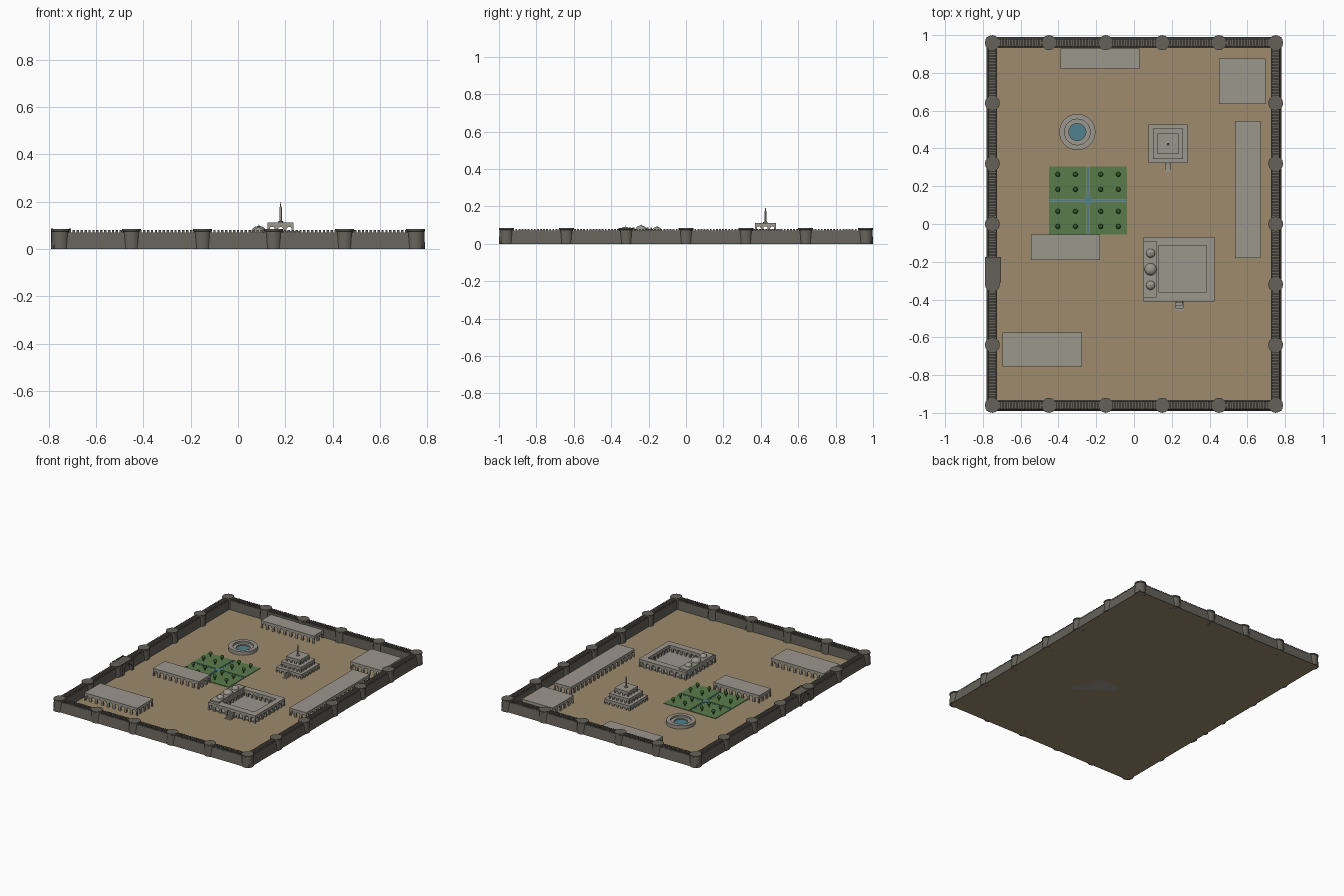
import bpy, bmesh, math
from mathutils import Vector

if "Cube" in bpy.data.objects:
    bpy.data.objects.remove(bpy.data.objects["Cube"])


def material(name, *rgb):
    m = bpy.data.materials.new(name)
    m.diffuse_color = (*rgb, 1)
    m.use_nodes = True
    m.node_tree.nodes["Principled BSDF"].inputs["Base Color"].default_value = m.diffuse_color
    return m


RAMPART = material("dark_stone", 0.13, 0.12, 0.10)
STONE = material("pale_stone", 0.33, 0.31, 0.27)
EARTH = material("earth", 0.34, 0.26, 0.15)
GRASS = material("grass", 0.10, 0.20, 0.07)
LEAF = material("leaf", 0.03, 0.09, 0.02)
BARK = material("bark", 0.15, 0.08, 0.04)
WATER = material("water", 0.08, 0.22, 0.27)


def finish(name, bm, mat, smooth=False):
    bmesh.ops.recalc_face_normals(bm, faces=bm.faces)
    me = bpy.data.meshes.new(name)
    bm.to_mesh(me)
    bm.free()
    me.materials.append(mat)
    ob = bpy.data.objects.new(name, me)
    bpy.context.collection.objects.link(ob)
    if smooth:
        bpy.ops.object.select_all(action='DESELECT')
        ob.select_set(True)
        bpy.context.view_layer.objects.active = ob
        bpy.ops.object.shade_smooth_by_angle(angle=math.radians(40))
    return ob


def add_box(bm, x0, x1, y0, y1, z0, z1):
    vs = bmesh.ops.create_cube(bm, size=1)['verts']
    for v in vs:
        v.co = (x0 + (v.co.x + .5) * (x1 - x0), y0 + (v.co.y + .5) * (y1 - y0),
                z0 + (v.co.z + .5) * (z1 - z0))


def box(name, mat, *dims):
    bm = bmesh.new()
    add_box(bm, *dims)
    return finish(name, bm, mat)


def add_lathe(bm, profile, x, y, sides):
    verts = [bm.verts.new((x + r, y, z)) for r, z in profile]
    edges = [bm.edges.new(p) for p in zip(verts, verts[1:])]
    bmesh.ops.spin(bm, geom=verts + edges, cent=(x, y, 0), axis=(0, 0, 1),
                   angle=math.tau, steps=sides, use_duplicate=False)
    bmesh.ops.remove_doubles(bm, verts=bm.verts, dist=1e-5)


def add_arcade(bm, p, q, z0, z1, pitch=.045, t=.01):
    """Thin wall from p to q, pierced by a row of round arches; thickness goes left."""
    p, q = Vector(p), Vector(q)
    d = q - p
    length = d.length
    d.normalize()
    n = max(1, round(length / pitch))
    step = length / n
    r = step * .32
    spring = max(z0 + .004, z1 - .012 - r)
    pts = [(length, z1), (0, z1), (0, z0)]
    for i in range(n):
        c = (i + .5) * step
        pts.append((c - r, z0))
        for k in range(9):
            a = math.pi * (1 - k / 8)
            pts.append((c + r * math.cos(a), spring + r * math.sin(a)))
        pts.append((c + r, z0))
    pts.append((length, z0))
    face = bm.faces.new([bm.verts.new((*(p + d * u), z)) for u, z in pts])
    ext = bmesh.ops.extrude_face_region(bm, geom=[face], use_keep_orig=True)['geom']
    for v in ext:
        if isinstance(v, bmesh.types.BMVert):
            v.co += Vector((-d.y, d.x, 0)) * t


def add_arcade_ring(bm, x0, x1, y0, y1, z0, z1, pitch=.045):
    c = [(x0, y0), (x1, y0), (x1, y1), (x0, y1)]
    for i in range(4):
        add_arcade(bm, c[i], c[(i + 1) % 4], z0, z1, pitch)


def hall(name, x0, x1, y0, y1, z0, z1, pitch=.045):
    bm = bmesh.new()
    add_arcade_ring(bm, x0, x1, y0, y1, z0, z1 - .006, pitch)
    add_box(bm, x0, x1, y0, y1, z1 - .006, z1)
    return finish(name, bm, STONE)


def steps(name, x, y, depth, height, width):
    bm = bmesh.new()
    for i in range(4):
        w = width * (.7 + .1 * i)
        add_box(bm, x - w, x + w, y - depth * (i + 1) / 4, y, 0, height * (4 - i) / 4)
    finish(name, bm, STONE)


# Ground
box("ground", EARTH, -.775, .775, -.985, .985, 0, .005)

# Curtain walls: battered section swept around the rectangle
bm = bmesh.new()
rings = []
for off, z in ((.03, 0), (.02, .07), (-.022, .07), (-.025, 0)):
    rings.append([bm.verts.new((sx * (.75 + off), sy * (.96 + off), z))
                  for sx, sy in ((-1, -1), (1, -1), (1, 1), (-1, 1))])
for a, b in zip(rings, rings[1:] + rings[:1]):
    for i in range(4):
        j = (i + 1) % 4
        bm.faces.new((a[i], a[j], b[j], b[i]))
finish("curtain_walls", bm, RAMPART)

# Merlons
bm = bmesh.new()
P = .0165
for s in (-1, 1):
    for i in range(-43, 44):
        add_box(bm, i * P - .005, i * P + .005, s * .96 - .019, s * .96 + .019, .07, .08)
    for i in range(-56, 57):
        add_box(bm, s * .75 - .019, s * .75 + .019, i * P - .005, i * P + .005, .07, .08)
finish("merlons", bm, RAMPART)

# Bastions
spots = [(-.75 + .3 * i, s * .96) for i in range(6) for s in (-1, 1)]
spots += [(s * .75, .32 * i) for i in range(-2, 3) for s in (-1, 1)]
for x, y in spots:
    bm = bmesh.new()
    add_lathe(bm, [(0, 0), (.04, 0), (.037, .074), (.04, .076), (.04, .084), (0, .084)], x, y, 12)
    finish("bastion", bm, RAMPART, True)

# West gatehouse with an archway
bm = bmesh.new()
add_arcade(bm, (-.79, -.175), (-.79, -.31), 0, .08, .14, .085)
for i in range(7):
    for x in (-.79, -.713):
        add_box(bm, x, x + .008, -.305 + i * .019, -.295 + i * .019, .08, .086)
finish("gatehouse", bm, RAMPART)

# Arcaded ranges
hall("north_hall", -.39, .03, .82, .93, 0, .06)
hall("northeast_hall", .45, .695, .635, .875, 0, .06)
hall("east_range", .535, .67, -.18, .545, 0, .06)
hall("garden_hall", -.545, -.18, -.19, -.055, 0, .06)
hall("southwest_hall", -.695, -.275, -.755, -.575, 0, .06)

# Courtyard building: outer and inner arcades, roof ring, floor
bm = bmesh.new()
add_arcade_ring(bm, .05, .425, -.41, -.07, 0, .054)
add_arcade_ring(bm, .12, .395, -.37, -.105, .01, .054, .035)
for d in ((.05, .13, -.41, -.07), (.385, .425, -.41, -.07),
          (.13, .385, -.41, -.36), (.13, .385, -.115, -.07)):
    add_box(bm, *d, .054, .06)
add_box(bm, .06, .415, -.40, -.08, 0, .012)
add_box(bm, .05, .12, -.39, -.09, .06, .07)
finish("courtyard_building", bm, STONE)
for y, r in ((-.155, .024), (-.24, .032), (-.325, .024)):
    bm = bmesh.new()
    prof = [(r * math.cos(a), .072 + r * .8 * math.sin(a))
            for a in (math.pi / 2 * k / 8 for k in range(8))]
    top = .072 + r * .8
    add_lathe(bm, [(r, .068)] + prof + [(.002, top), (.002, top + .003), (0, top + .006)],
              .088, y, 20)
    finish("dome", bm, STONE, True)
steps("courtyard_steps", .24, -.405, .055, .035, .024)

# Tiered pavilion with mast
for i, (h, z0, z1) in enumerate(((.102, 0, .04), (.08, .04, .077), (.055, .077, .112))):
    hall("pavilion_tier", .18 - h, .18 + h, .425 - h, .425 + h, z0, z1, .034)
bm = bmesh.new()
add_lathe(bm, [(0, .112), (.012, .112), (.012, .116), (.005, .12), (.005, .175),
               (.003, .178), (.0, .204)], .18, .425, 12)
finish("pavilion_mast", bm, STONE, True)
steps("pavilion_steps", .18, .33, .058, .03, .014)

# Stepped well
bm = bmesh.new()
add_lathe(bm, [(.096, 0), (.096, .03), (.068, .03), (.068, .018), (.045, .018), (.045, 0)],
          -.3, .487, 32)
finish("well_ring", bm, STONE, True)
bm = bmesh.new()
add_lathe(bm, [(.046, .0), (.046, .01), (0, .01)], -.3, .487, 32)
finish("well_water", bm, WATER)

# Four-part garden
GX, GY = -.243, .125
for sx in (-1, 1):
    for sy in (-1, 1):
        xs = sorted((GX + sx * .008, GX + sx * .207))
        ys = sorted((GY + sy * .008, GY + sy * .18))
        box("lawn", GRASS, *xs, *ys, .004, .009)
        for dx in (.067, .16):
            for dy in (.058, .138):
                x, y = GX + sx * dx, GY + sy * dy
                bm = bmesh.new()
                add_lathe(bm, [(.004, .008), (.003, .026)], x, y, 6)
                finish("tree_trunk", bm, BARK)
                bm = bmesh.new()
                bmesh.ops.create_icosphere(bm, subdivisions=2, radius=.013)
                bmesh.ops.translate(bm, verts=bm.verts, vec=(x, y, .033))
                finish("tree_crown", bm, LEAF, True)
box("channel_long", WATER, GX - .207, GX + .207, GY - .005, GY + .005, .003, .008)
box("channel_cross", WATER, GX - .005, GX + .005, GY - .18, GY + .18, .003, .0078)
bm = bmesh.new()
add_lathe(bm, [(.022, .003), (.022, .011), (0, .011)], GX, GY, 8)
finish("garden_pool", bm, WATER)
